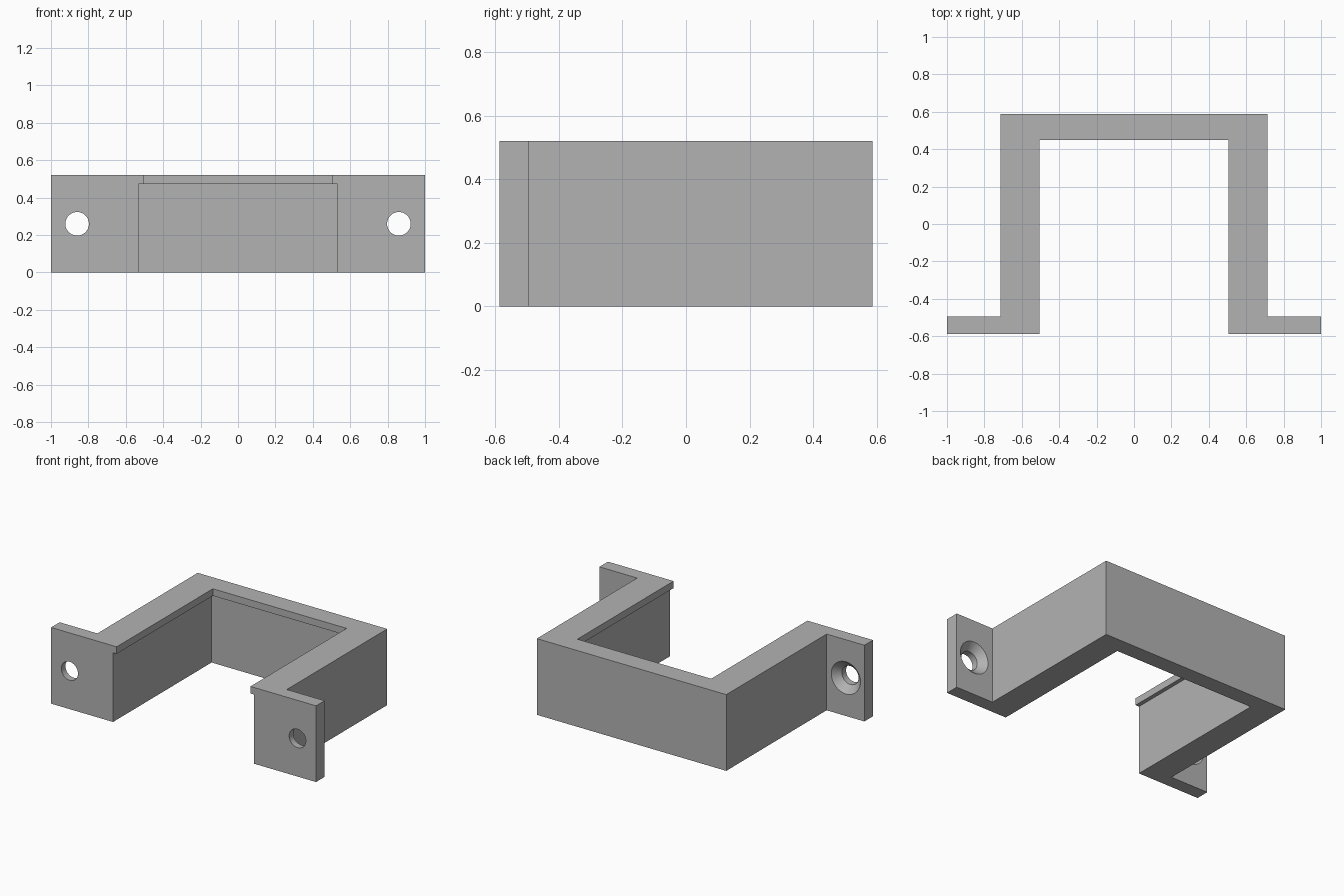
import bpy
import bmesh
from mathutils import Matrix

cube = bpy.data.objects.get("Cube")
if cube:
    bpy.data.objects.remove(cube, do_unlink=True)

HEIGHT = 0.52
FRONT, BACK = -0.587, 0.587
FLANGE_BACK = -0.495
HOLE_X, HOLE_Z = 0.86, 0.26
HOLE_R, SINK_R = 0.063, 0.11

grey = bpy.data.materials.new("plain grey")
grey.use_nodes = True
colour = (0.45, 0.45, 0.45, 1)
grey.diffuse_color = colour
grey.node_tree.nodes["Principled BSDF"].inputs["Base Color"].default_value = colour


def add_object(name, bm):
    bmesh.ops.recalc_face_normals(bm, faces=bm.faces)
    mesh = bpy.data.meshes.new(name)
    bm.to_mesh(mesh)
    bm.free()
    mesh.materials.append(grey)
    obj = bpy.data.objects.new(name, mesh)
    bpy.context.collection.objects.link(obj)
    return obj


def box_cutter(name, low, high):
    bm = bmesh.new()
    bmesh.ops.create_cube(bm, size=1)
    for v in bm.verts:
        v.co = [a + (c + 0.5) * (b - a) for a, b, c in zip(low, high, v.co)]
    return add_object(name, bm)


def hole_cutter(name, x):
    """Revolved countersink: straight bore, cone, then a wide clearance end."""
    sink = SINK_R - HOLE_R
    rings = [(FRONT - 0.1, HOLE_R), (FLANGE_BACK - sink, HOLE_R),
             (FLANGE_BACK, SINK_R), (FLANGE_BACK + 0.02, SINK_R)]
    bm = bmesh.new()
    loops = []
    for y, radius in rings:
        place = Matrix.Translation((x, y, HOLE_Z)) @ Matrix.Rotation(1.5707963, 4, "X")
        loops.append(bmesh.ops.create_circle(
            bm, segments=48, radius=radius, matrix=place)["verts"])
    for a, b in zip(loops, loops[1:]):
        for i in range(len(a)):
            j = (i + 1) % len(a)
            bm.faces.new((a[i], a[j], b[j], b[i]))
    bm.faces.new(loops[0])
    bm.faces.new(loops[-1])
    return add_object(name, bm)


# Bracket body: U-shaped wall with outward mounting flanges
half = [(0.505, 0.45), (0.505, FRONT), (1, FRONT),
        (1, FLANGE_BACK), (0.715, FLANGE_BACK), (0.715, BACK)]
outline = half + [(-x, y) for x, y in reversed(half)]
bm = bmesh.new()
base = bm.faces.new([bm.verts.new((x, y, 0)) for x, y in outline])
top = bmesh.ops.extrude_face_region(bm, geom=[base])["geom"]
bmesh.ops.translate(bm, vec=(0, 0, HEIGHT),
                    verts=[v for v in top if isinstance(v, bmesh.types.BMVert)])
bracket = add_object("mounting_bracket", bm)

# Recess under the top lip, and countersunk screw holes
cutters = [box_cutter("recess_cutter", (-0.532, -0.8, -0.1), (0.532, 0.475, 0.472)),
           hole_cutter("left_hole_cutter", HOLE_X),
           hole_cutter("right_hole_cutter", -HOLE_X)]
bpy.ops.object.select_all(action="DESELECT")
bracket.select_set(True)
bpy.context.view_layer.objects.active = bracket
for cutter in cutters:
    cutter.hide_render = True
    cut = bracket.modifiers.new(cutter.name, "BOOLEAN")
    cut.operation = "DIFFERENCE"
    cut.solver = "EXACT"
    cut.object = cutter
    bpy.ops.object.modifier_apply(modifier=cut.name)
    bpy.data.objects.remove(cutter, do_unlink=True)

bpy.ops.object.shade_smooth_by_angle(angle=0.5)
